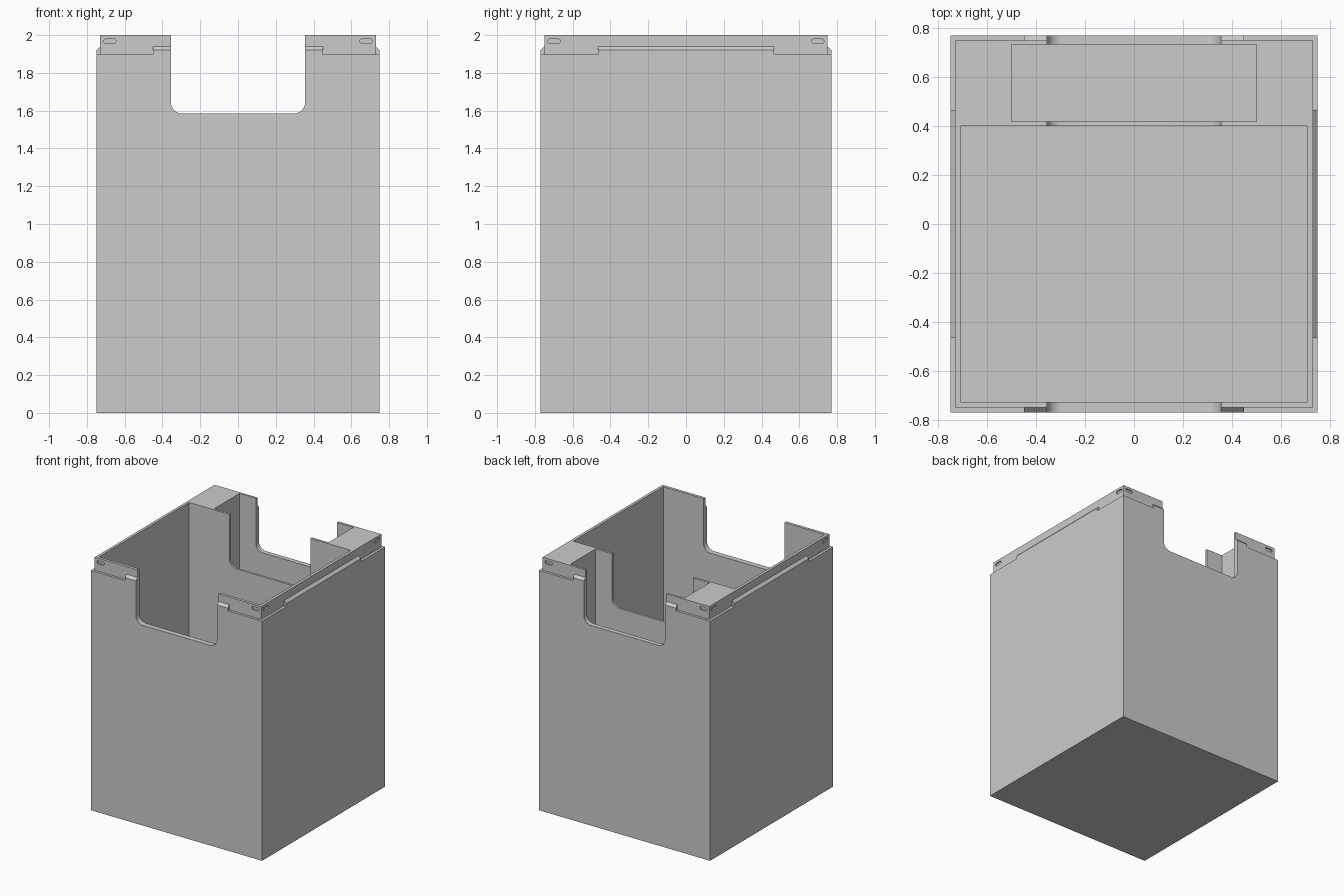
import bpy, bmesh, math
from mathutils import Vector

if "Cube" in bpy.data.objects:
    bpy.data.objects.remove(bpy.data.objects["Cube"], do_unlink=True)

grey = bpy.data.materials.new("plain grey")
grey.use_nodes = True
grey.diffuse_color = (0.6, 0.6, 0.6, 1)
grey.node_tree.nodes["Principled BSDF"].inputs["Base Color"].default_value = (0.6, 0.6, 0.6, 1)


def prism(name, points, axis, start, end):
    """Extrude an outline of (across, z) along x or y; for axis z it is (x, y)."""
    place = {"x": lambda a, b, d: (d, a, b),
             "y": lambda a, b, d: (a, d, b),
             "z": lambda a, b, d: (a, b, d)}[axis]
    bm = bmesh.new()
    face = bm.faces.new([bm.verts.new(place(a, b, start)) for a, b in points])
    grown = bmesh.ops.extrude_face_region(bm, geom=[face])["geom"]
    verts = [g for g in grown if isinstance(g, bmesh.types.BMVert)]
    bmesh.ops.translate(bm, verts=verts, vec=Vector(place(0, 0, end - start)))
    bmesh.ops.recalc_face_normals(bm, faces=bm.faces)
    mesh = bpy.data.meshes.new(name)
    bm.to_mesh(mesh)
    bm.free()
    mesh.materials.append(grey)
    obj = bpy.data.objects.new(name, mesh)
    bpy.context.collection.objects.link(obj)
    return obj


def block(name, x0, x1, y0, y1, z0, z1):
    return prism(name, [(x0, y0), (x1, y0), (x1, y1), (x0, y1)], "z", z0, z1)


def rounded(cx, cz, half_w, half_h, radius, steps):
    """Outline of a rectangle with rounded corners."""
    points = []
    for quarter, (sx, sz) in enumerate([(1, 1), (-1, 1), (-1, -1), (1, -1)]):
        for i in range(steps + 1):
            t = math.pi / 2 * (quarter + i / steps)
            points.append((cx + sx * (half_w - radius) + radius * math.cos(t),
                           cz + sz * (half_h - radius) + radius * math.sin(t)))
    return points


def ridge(half):
    """Cross-section whose shoulders slope in from the wall to the lip."""
    return [(-half, 1.7), (half, 1.7), (half, 1.92), (half - 0.02, 1.94),
            (0.02 - half, 1.94), (-half, 1.92)]


WX, WY = 0.75, 0.77          # outer half sizes
LX, LY = 0.73, 0.75          # lip half sizes
LEDGE, TOP = 1.897, 2.0

# Solid parts: body, stepped lip and the snap ridges on all four sides
body = block("bin_body", -WX, WX, -WY, WY, 0, LEDGE)
added = [block("lip", -LX, LX, -LY, LY, 1.6, TOP),
         prism("side_ridges", ridge(WX), "y", -0.465, 0.465),
         prism("front_back_ridges", ridge(WY), "x", -0.45, 0.45)]

# Hollows: main compartment, rear pocket, and the notch through all cross walls
removed = [block("main_hollow", -0.708, 0.708, -0.727, 0.40, 0.04, 2.2),
           block("rear_hollow", -0.5, 0.5, 0.418, 0.732, 0.04, 2.2),
           prism("notch", rounded(0, 2.084, 0.355, 0.5, 0.06, 8), "y", -1, 1)]

# Small slots near the lip corners
DEPTH = 0.01
for side in (-1, 1):
    for end in (-1, 1):
        removed.append(prism("slot", rounded(side * 0.678, 1.968, 0.032, 0.012, 0.011, 4),
                             "y", end * (LY - DEPTH), end * (LY + 0.1)))
        removed.append(prism("slot", rounded(side * 0.698, 1.968, 0.032, 0.012, 0.011, 4),
                             "x", end * (LX - DEPTH), end * (LX + 0.1)))

# Combine into one shell and discard the helpers
for helper in added + removed:
    helper.hide_render = True
    mod = body.modifiers.new(helper.name, "BOOLEAN")
    mod.operation = "UNION" if helper in added else "DIFFERENCE"
    mod.solver = "EXACT"
    mod.object = helper
bpy.context.view_layer.update()
shell = bpy.data.meshes.new_from_object(
    body.evaluated_get(bpy.context.evaluated_depsgraph_get()))
body.modifiers.clear()
body.data = shell
for helper in added + removed:
    bpy.data.objects.remove(helper, do_unlink=True)

# Merge flat neighbours, then shade the rounded notch corners smoothly
bm = bmesh.new()
bm.from_mesh(shell)
bmesh.ops.remove_doubles(bm, verts=bm.verts, dist=0.0001)
bmesh.ops.dissolve_limit(bm, angle_limit=0.002, verts=bm.verts, edges=bm.edges)
bm.to_mesh(shell)
bm.free()
shell.materials.clear()
shell.materials.append(grey)
bpy.ops.object.select_all(action="DESELECT")
body.select_set(True)
bpy.context.view_layer.objects.active = body
bpy.ops.object.shade_smooth_by_angle(angle=math.radians(30))
